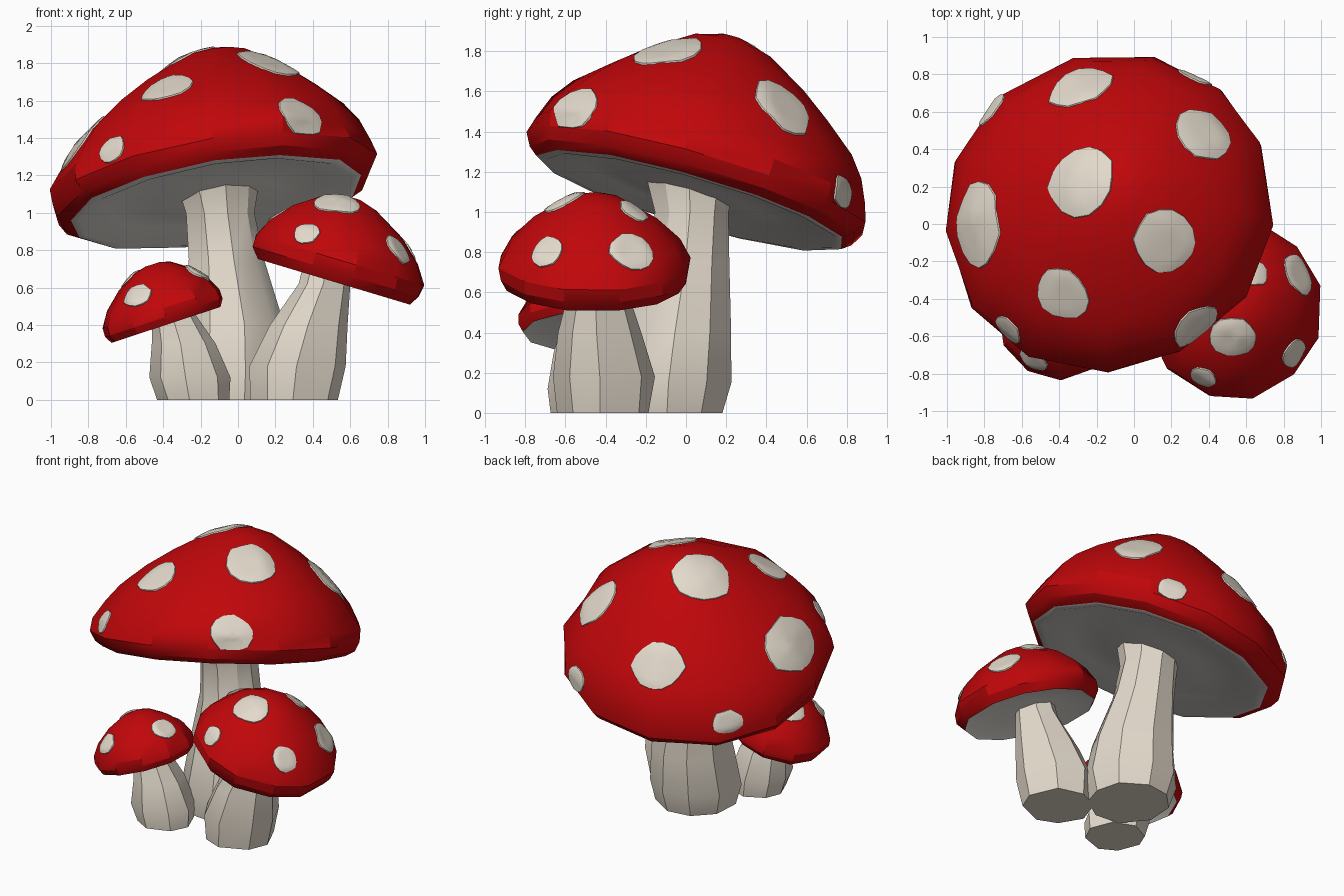
import bpy, bmesh, math, random
from mathutils import Vector
from mathutils.bvhtree import BVHTree

random.seed(4)
if "Cube" in bpy.data.objects:
    bpy.data.objects.remove(bpy.data.objects["Cube"], do_unlink=True)


def material(name, colour):
    mat = bpy.data.materials.new(name)
    mat.use_nodes = True
    mat.diffuse_color = (*colour, 1)
    mat.node_tree.nodes["Principled BSDF"].inputs["Base Color"].default_value = (*colour, 1)
    return mat


RED = material("cap red", (0.53, 0.002, 0.003))
CREAM = material("stem cream", (0.77, 0.70, 0.60))
GILL = material("gill grey", (0.79, 0.76, 0.71))


def finish(name, bm, mats, angle=28):
    """Turn a bmesh into an object with smooth facets and sharp creases."""
    bmesh.ops.recalc_face_normals(bm, faces=bm.faces)
    mesh = bpy.data.meshes.new(name)
    bm.to_mesh(mesh)
    bm.free()
    for mat in mats:
        mesh.materials.append(mat)
    mesh.shade_smooth()
    mesh.set_sharp_from_angle(angle=math.radians(angle))
    obj = bpy.data.objects.new(name, mesh)
    bpy.context.collection.objects.link(obj)


def loft(bm, rings, sides, jitter, phase=0, place=lambda v: v, red_from=0):
    """Skin rings of (centre, radius); close both ends. Bands below red_from use slot 1."""
    loops = []
    wobble = [random.uniform(-jitter, jitter) for _ in range(sides)]
    for centre, radius in rings:
        loop = []
        for i in range(sides):
            a = math.tau * (i + wobble[i]) / sides + math.radians(phase)
            r = radius * (1 + random.uniform(-jitter, jitter) * 0.2)
            loop.append(bm.verts.new(place(Vector(centre) + Vector((r * math.cos(a), r * math.sin(a), 0)))))
        loops.append(loop)
    for k, (low, high) in enumerate(zip(loops, loops[1:])):
        for i in range(sides):
            j = (i + 1) % sides
            face = bm.faces.new((low[i], low[j], high[j], high[i]))
            face.material_index = int(k < red_from)
    bm.faces.new(loops[0][::-1]).material_index = int(red_from > 0)
    bm.faces.new(loops[-1])


def stem(name, rings, sides):
    """Rings are (x, y, z, radius)."""
    bm = bmesh.new()
    loft(bm, [((x, y, z), r) for x, y, z, r in rings], sides, 0.15)
    finish(name, bm, [CREAM], 32)


def cap(name, centre, normal, under, dome, lean, sides, phase):
    """Tilted dome; lean slides the crown sideways. Returns a surface lookup."""
    spin = Vector((0, 0, 1)).rotation_difference(Vector(normal).normalized())
    top = dome[-1][1]
    rings = []
    for r, h in under + dome:
        t = max(h, 0) / top
        rings.append(((lean[0] * t * t, lean[1] * t * t, h), r))
    bm = bmesh.new()
    loft(bm, rings, sides, 0.07, phase, lambda v: Vector(centre) + spin @ v, len(under))
    bmesh.ops.recalc_face_normals(bm, faces=bm.faces)
    tree = BVHTree.FromBMesh(bm)
    finish(name, bm, [RED, GILL])
    return tree


def spots(name, tree, items, sides=14):
    """Thin patches hugging the cap: (position, half width, half height)."""
    bm = bmesh.new()
    for point, wide, high in items:
        spot, n, _, _ = tree.find_nearest(Vector(point))
        across = Vector((0, 0, 1)).cross(n).normalized()
        up = n.cross(across)
        edge = [random.uniform(0.93, 1.07) for _ in range(sides)]

        def at(scale, i, lift):
            a = math.tau * i / sides
            p = spot + (across * math.cos(a) * wide + up * math.sin(a) * high) * scale * edge[i]
            q, m, _, _ = tree.find_nearest(p)
            return bm.verts.new(q + (m + n).normalized() * lift)

        profile = ((1.0, -0.002), (0.98, 0.008), (0.8, 0.011), (0.6, 0.012), (0.4, 0.012), (0.2, 0.012))
        loops = [[at(s, i, lift) for i in range(sides)] for s, lift in profile]
        for outer, inner in zip(loops, loops[1:]):
            for i in range(sides):
                j = (i + 1) % sides
                bm.faces.new((outer[i], outer[j], inner[j], inner[i]))
        bm.faces.new(loops[-1])
    finish(name, bm, [CREAM], 50)


# Large mushroom
stem("large_stem", [(-.03, -.08, 0, .27), (-.03, -.07, .15, .305), (-.03, -.04, .4, .275),
                    (-.07, .01, .75, .205), (-.1, .03, 1.0, .19), (-.12, .03, 1.15, .225)], 9)
large = cap("large_cap", (-.12, .04, 1.08), (-.165, .29, 1),
            [(.2, -.01), (.34, 0), (.58, .02), (.75, -.03)],
            [(.80, -.025), (.85, .01), (.885, .075), (.875, .16), (.805, .28), (.73, .385),
             (.57, .52), (.41, .635), (.21, .755), (.06, .80)],
            (.12, -.03), 13, -6)
spots("large_cap_spots", large, [
    ((-.30, .24, 1.82), .21, .20), ((-.29, .75, 1.35), .185, .165),
    ((.35, .45, 1.49), .16, .175), ((.16, -.08, 1.77), .17, .18),
    ((-.39, -.37, 1.67), .155, .14), ((.32, -.54, 1.5), .145, .125),
    ((-.83, 0, 1.36), .25, .19), ((-.66, -.56, 1.33), .09, .08),
    ((.34, .80, 1.1), .1, .085), ((-.72, .58, 1.0), .11, .08)])

# Medium mushroom
stem("medium_stem", [(.30, -.41, 0, .23), (.32, -.41, .18, .255), (.38, -.43, .4, .205),
                     (.46, -.44, .62, .14), (.48, -.44, .72, .13)], 8)
medium = cap("medium_cap", (.52, -.455, .66), (.3, 0, 1),
             [(.2, .0), (.4, -.015)],
             [(.44, -.03), (.48, .025), (.482, .09), (.43, .19), (.31, .30), (.15, .40), (.05, .43)],
             (-.04, 0), 12, 13)
spots("medium_cap_spots", medium, [
    ((.54, -.6, 1.04), .145, .115), ((.85, -.69, .8), .085, .09),
    ((.88, -.27, .8), .12, .11), ((.37, -.82, .89), .075, .07),
    ((.65, -.25, 1.02), .08, .08), ((.22, -.3, 1.0), .09, .08)])

# Small mushroom
stem("small_stem", [(-.24, -.48, 0, .19), (-.26, -.48, .12, .215), (-.29, -.49, .3, .17),
                    (-.34, -.5, .45, .12), (-.36, -.5, .52, .11)], 8)
small = cap("small_cap", (-.39, -.5, .42), (-.33, 0, 1),
            [(.15, .0), (.28, -.01)],
            [(.315, -.02), (.338, .02), (.335, .07), (.29, .15), (.2, .235), (.1, .295), (.04, .31)],
            (.03, 0), 11, 10)
spots("small_cap_spots", small, [
    ((-.54, -.72, .55), .09, .075), ((-.22, -.54, .67), .085, .075),
    ((-.56, -.42, .64), .09, .07), ((-.3, -.24, .58), .07, .06)])
